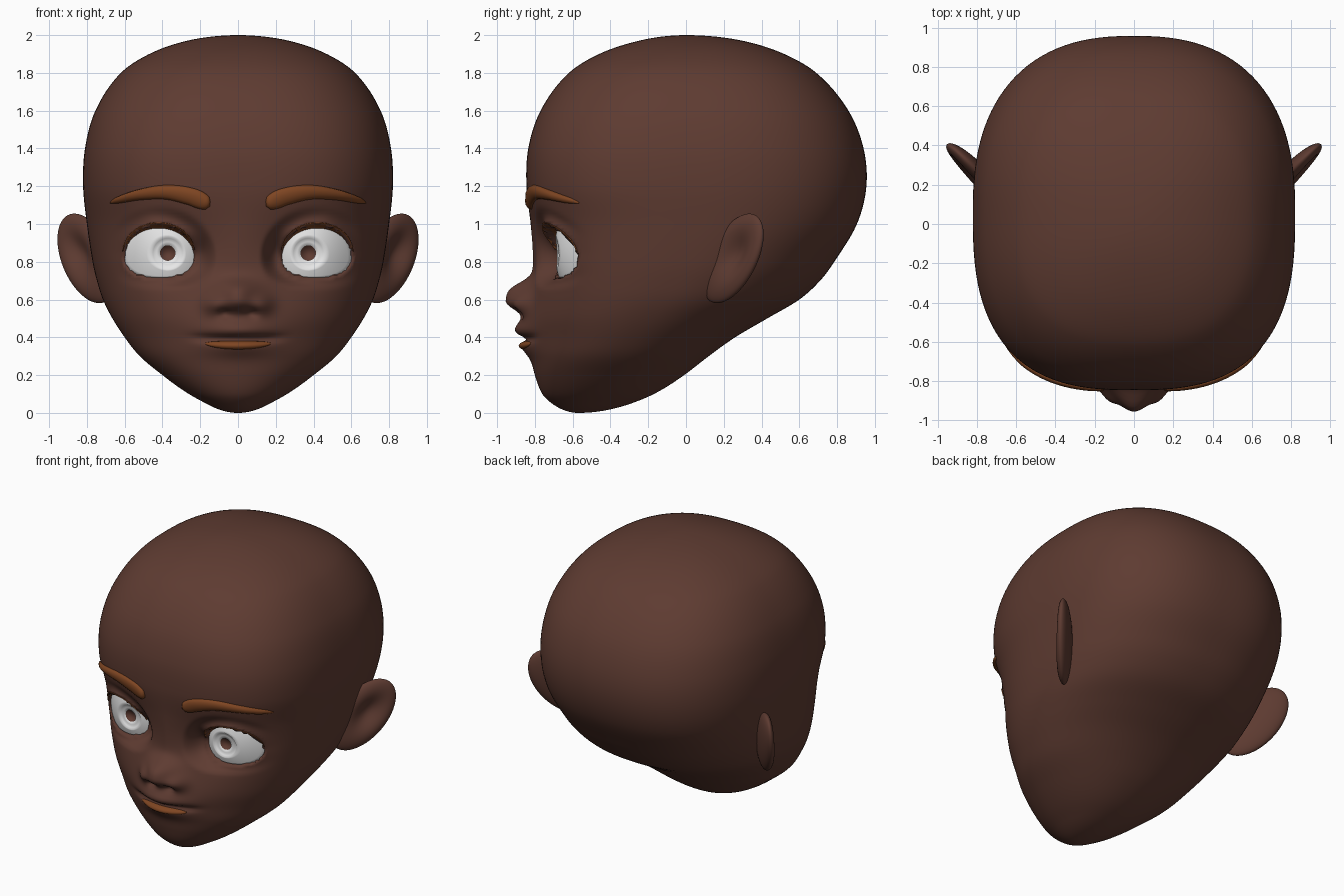
import bpy, bmesh, math
from math import sin, cos, pi, exp

if "Cube" in bpy.data.objects:
    bpy.data.objects.remove(bpy.data.objects["Cube"])

def material(name, rgb):
    m = bpy.data.materials.new(name)
    m.diffuse_color = (*rgb, 1)
    m.use_nodes = True
    m.node_tree.nodes["Principled BSDF"].inputs["Base Color"].default_value = m.diffuse_color
    return m

SKIN = material("dark brown skin", (0.112, 0.044, 0.031))
HAIR = material("copper brown", (0.21, 0.060, 0.016))
WHITE = material("eye white", (0.88, 0.88, 0.88))

def interp(rows, t):
    """Smooth (Hermite) interpolation of table rows (t, v1, v2, ...)."""
    t = min(max(t, rows[0][0]), rows[-1][0])
    i = 0
    while i < len(rows) - 2 and t > rows[i + 1][0]:
        i += 1
    a, b = rows[i], rows[i + 1]
    p, q = rows[max(i - 1, 0)], rows[min(i + 2, len(rows) - 1)]
    h = b[0] - a[0]
    u = (t - a[0]) / h
    out = []
    for k in range(1, len(a)):
        m0 = (b[k] - p[k]) / (b[0] - p[0]) * h
        m1 = (q[k] - a[k]) / (q[0] - a[0]) * h
        out.append((2*u**3 - 3*u**2 + 1) * a[k] + (u**3 - 2*u**2 + u) * m0
                   + (3*u**2 - 2*u**3) * b[k] + (u**3 - u**2) * m1)
    return out

def step(a, b, x):
    u = min(max((x - a) / (b - a), 0), 1)
    return u * u * (3 - 2 * u)

def bump(d, s):
    return exp(-0.5 * (d / s) ** 2)

def finish(name, bm, mats):
    bmesh.ops.recalc_face_normals(bm, faces=bm.faces)
    me = bpy.data.meshes.new(name)
    bm.to_mesh(me)
    bm.free()
    for m in mats:
        me.materials.append(m)
    for p in me.polygons:
        p.use_smooth = True
    ob = bpy.data.objects.new(name, me)
    bpy.context.collection.objects.link(ob)
    return ob

def loft(name, rings, mats, side=1, start_bands=0):
    """Skin closed rings; the start cap and first bands may take the second material."""
    bm = bmesh.new()
    vs = [[bm.verts.new((side * x, y, z)) for x, y, z in r] for r in rings]
    n = len(vs[0])
    for k in range(len(vs) - 1):
        for i in range(n):
            j = (i + 1) % n
            f = bm.faces.new((vs[k][i], vs[k][j], vs[k + 1][j], vs[k + 1][i]))
            f.material_index = 1 if k < start_bands else 0
    f = bm.faces.new(vs[0])
    f.material_index = 1 if start_bands else 0
    bm.faces.new(vs[-1])
    return finish(name, bm, mats)

# Head sections: height, half width, front y, back y, front squareness
TABLE = [(0.0, 0.0, -0.57, -0.57, 2.0), (0.05, 0.17, -0.71, -0.29, 2.0),
         (0.1, 0.26, -0.76, -0.17, 2.05), (0.2, 0.40, -0.795, -0.01, 2.1),
         (0.3, 0.52, -0.80, 0.12, 2.15), (0.4, 0.60, -0.80, 0.26, 2.2),
         (0.5, 0.665, -0.815, 0.43, 2.25), (0.6, 0.715, -0.82, 0.60, 2.3),
         (0.7, 0.747, -0.82, 0.71, 2.35), (0.8, 0.77, -0.815, 0.785, 2.4),
         (1.0, 0.80, -0.825, 0.905, 2.5), (1.2, 0.82, -0.845, 0.955, 2.7),
         (1.4, 0.81, -0.835, 0.94, 2.7), (1.6, 0.755, -0.77, 0.86, 2.6),
         (1.8, 0.62, -0.62, 0.69, 2.5), (1.9, 0.47, -0.46, 0.52, 2.4),
         (1.97, 0.27, -0.25, 0.30, 2.3), (2.0, 0.0, 0.0, 0.0, 2.2)]
HEAD = [(math.acos(1 - r[0]), *r[1:]) for r in TABLE]

def section(z):
    return interp(HEAD, math.acos(max(-1, 1 - z)))

# Eye opening: e < 1 is inside, and eye_y is the eyeball surface
EX, EZ, EA, UP, LOW = 0.415, 0.83, 0.177, 0.155, 0.105

def eye_e(x, z):
    X, Z = abs(x - EX) / EA, z - EZ
    if Z > 0:
        return math.hypot(X, Z / UP)
    return (X ** 2.5 + (-Z / LOW) ** 2.5) ** 0.4

def eye_point(e, a):
    c, s = cos(a), sin(a)
    if s >= 0:
        return EX + EA * e * c, EZ + UP * e * s
    return (EX + math.copysign(EA * e * abs(c) ** 0.8, c), EZ - LOW * e * abs(s) ** 0.8)

def eye_y(x, z):
    return -0.697 + 2.3 * (x - 0.36) ** 2 + 1.2 * (z - 0.86) ** 2

def relief(x, z, y):
    """Facial features pushed into the plain head surface."""
    x = abs(x)
    d = z - 0.615
    y -= 0.12 * exp(-(x / 0.11) ** 2 - abs(d / (0.085 if d > 0 else 0.075)) ** 3)  # nose
    y -= 0.045 * bump(x - 0.13, 0.04) * bump(z - 0.575, 0.038)                     # nose wing
    y += 0.03 * bump(x - 0.07, 0.025) * bump(z - 0.525, 0.014)                     # nostril
    y -= 0.07 * bump(x, 0.19) * bump(z - 0.43, 0.1)                                # muzzle
    y -= 0.03 * bump(x, 0.12) * bump(z - 0.44, 0.028)                              # upper lip
    y -= 0.022 * bump(x, 0.12) * bump(z - 0.35, 0.035)                             # lower lip
    y += 0.036 * exp(-(x / 0.22) ** 4) * bump(z - 0.39 - 0.15 * x * x, 0.014)      # mouth line
    y += 0.055 * bump(x - 0.32, 0.15) * bump(z - 0.84, 0.13)                       # eye socket
    e = eye_e(x, z)
    if e < 1.7:                                                                    # eyelids
        lid = 0.02 + 0.06 * step(0.83, 0.97, z) * (1 - 0.6 * step(0.45, 0.62, x))
        k = step(0.94, 1.06, e)
        target = eye_y(x, z) + 0.07 * (1 - k) - lid * k
        y += (target - y) * (1 - step(1.06, 1.7, e))
    return y

def front(x, z):
    w, yf, yb, n, = section(z)
    c = (yf + yb) / 2
    k = max(0, 1 - (abs(x) / w) ** n) ** (1 / n)
    return relief(x, z, c - (c - yf) * k)

# Head
rings = []
R, C = 170, 200
for i in range(R + 1):
    z = 1 - cos(0.015 + (pi - 0.03) * i / R)
    w, yf, yb, nf = section(z)
    c, half = (yf + yb) / 2, (yb - yf) / 2
    nb = 2.1 + 0.35 * step(0.4, 1.1, z)
    ring = []
    for j in range(C):
        u = 2 * pi * j / C - pi
        a = u - 0.55 * sin(u)          # denser columns on the face
        s, k = sin(a), cos(a)
        n = nf if k > 0 else nb
        r = ((abs(s) / w) ** n + (abs(k) / half) ** n) ** (-1 / n)
        x, y = r * s, c - r * k
        ring.append((x, relief(x, z, y) if k > 0 else y, z))
    rings.append(ring)
loft("head", rings, [SKIN])

# Lower lip
rings = []
for i in range(33):
    x = 0.172 * (i / 16 - 1)
    t = max(0.05, 1 - (x / 0.172) ** 2) ** 0.5
    ring = []
    for j in range(12):
        a = 2 * pi * j / 12
        z = 0.359 + 0.25 * x * x + 0.023 * t * cos(a)
        ring.append((x, front(x, z) - 0.014 * t * sin(a), z))
    rings.append(ring)
loft("lower_lip", rings, [HAIR])

# Eyebrow path: x, z, half thickness
BROW = [(0.148, 1.105, 0.012), (0.165, 1.11, 0.034), (0.25, 1.145, 0.044), (0.38, 1.168, 0.038),
        (0.52, 1.155, 0.028), (0.64, 1.125, 0.016), (0.675, 1.112, 0.004)]

def brow_rings():
    out = []
    for i in range(41):
        x = 0.148 + 0.527 * i / 40
        zc, h = interp(BROW, x)
        slope = (interp(BROW, x + 0.01)[0] - interp(BROW, x - 0.01)[0]) / 0.02
        slope = max(-0.5, min(0.5, slope))
        ring = []
        for j in range(14):
            a = 2 * pi * j / 14
            px, pz = x - slope * h * cos(a), zc + h * cos(a)
            t = min(1, h / 0.025) * 0.022 * sin(a)
            ring.append((px + t * 0.9 * x, front(px, pz) - t, pz))
        out.append(ring)
    return out

# Eyeball shell: recessed pupil, dished iris, then white out to the lids
def eye_rings():
    ix, iz, n = 0.372, 0.846, 48
    angles = [2 * pi * j / n for j in range(n)]
    edge = [eye_point(1.08, a) for a in angles]
    angles = [math.atan2(z - iz, x - ix) for x, z in edge]
    out = []
    for r, dent in ((0.037, 0.042), (0.04, 0.024), (0.06, 0.02), (0.078, 0.012), (0.088, 0)):
        pts = [(ix + r * cos(a), iz + r * sin(a)) for a in angles]
        out.append([(x, eye_y(x, z) + dent, z) for x, z in pts])
    inner = [(p[0], p[2]) for p in out[-1]]
    for k in range(1, 7):
        pts = [(p[0] + (q[0] - p[0]) * k / 6, p[1] + (q[1] - p[1]) * k / 6)
               for p, q in zip(inner, edge)]
        out.append([(x, eye_y(x, z), z) for x, z in pts])
    out.append([(x, y + 0.05, z) for x, y, z in out[-1]])
    return out

# Upper lash band lining the lid edge
def lash_rings():
    out = []
    for i in range(37):
        a = math.radians(8 + 160 * i / 36)
        taper = max(0.08, sin(pi * i / 36)) ** 0.5
        mid, half = 1.05 + 0.05 * max(0, cos(a)), 0.1 * taper
        ring = []
        for j in range(12):
            b = 2 * pi * j / 12
            x, z = eye_point(mid + half * cos(b), a)
            k = (cos(b) + 1) / 2
            y = (eye_y(x, z) - 0.006) * (1 - k) + (front(x, z) - 0.008) * k
            ring.append((x, y - 0.012 * taper * sin(b), z))
        out.append(ring)
    return out

# Ear: flattened ellipsoid swept back, with a hollow on its outer face
def ear(name, side):
    bm = bmesh.new()
    bmesh.ops.create_uvsphere(bm, u_segments=48, v_segments=32, radius=1)
    for v in bm.verts:
        u, t, h = v.co
        if t > 0:
            t *= 1 - 1.15 * exp(-(((u - 0.15) / 0.5) ** 2 + ((h - 0.1) / 0.5) ** 2))
        u, t, h = u * 0.19, t * 0.055, h * 0.237
        v.co = (side * (0.80 + 0.72 * u + 0.69 * t + 0.28 * h),
                0.25 + 0.69 * u - 0.72 * t + 0.36 * h, 0.818 + h)
    finish(name, bm, [SKIN])

brow, eye, lash = brow_rings(), eye_rings(), lash_rings()
for label, side in (("right", 1), ("left", -1)):
    loft(label + "_eyebrow", brow, [HAIR], side)
    loft(label + "_eye", eye, [WHITE, SKIN], side, start_bands=1)
    loft(label + "_eyelash", lash, [HAIR], side)
    ear(label + "_ear", side)
